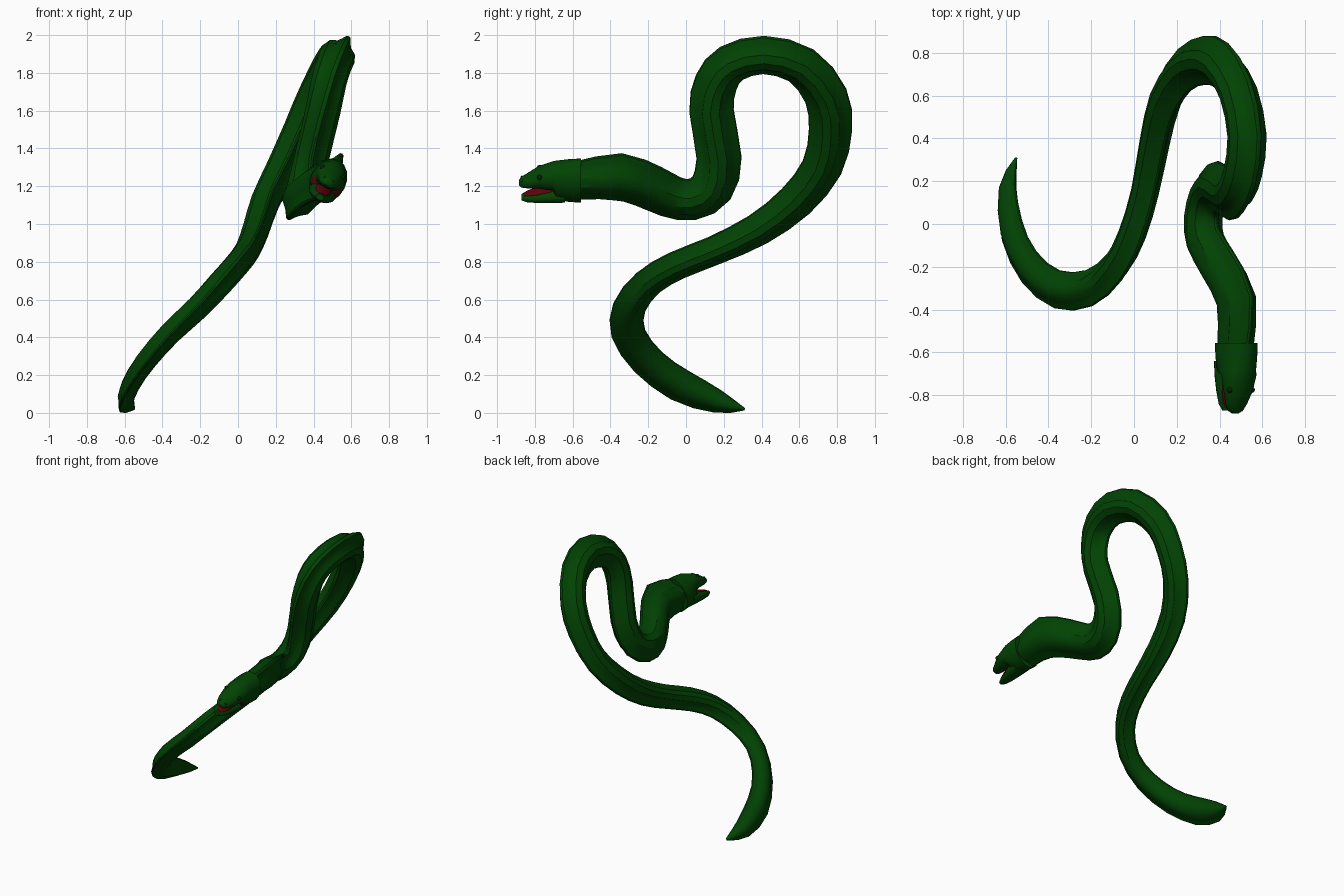
import bpy, bmesh, math
from mathutils import Vector

cube = bpy.data.objects.get("Cube")
if cube:
    bpy.data.objects.remove(cube)


def make_material(name, rgb):
    mat = bpy.data.materials.new(name)
    mat.use_nodes = True
    mat.diffuse_color = (*rgb, 1)
    mat.node_tree.nodes["Principled BSDF"].inputs["Base Color"].default_value = (*rgb, 1)
    return mat


GREEN = make_material("deep green skin", (0.0005, 0.056, 0.001))
RED = make_material("mouth red", (0.11, 0.001, 0.003))
DARK = make_material("eye dark green", (0.0005, 0.018, 0.001))


def loft(name, rings, mats, angle):
    """Skin a row of equal rings, cap both ends and shade smooth."""
    bm = bmesh.new()
    loops = [[bm.verts.new(p) for p in ring] for ring in rings]
    n = len(loops[0])
    for a, b in zip(loops, loops[1:]):
        for i in range(n):
            j = (i + 1) % n
            bm.faces.new((a[i], a[j], b[j], b[i]))
    bm.faces.new(loops[0][::-1])
    bm.faces.new(loops[-1])
    bmesh.ops.recalc_face_normals(bm, faces=bm.faces)
    mesh = bpy.data.meshes.new(name)
    bm.to_mesh(mesh)
    bm.free()
    for m in mats:
        mesh.materials.append(m)
    obj = bpy.data.objects.new(name, mesh)
    bpy.context.collection.objects.link(obj)
    smooth(obj, angle)
    return obj


def smooth(obj, angle):
    bpy.ops.object.select_all(action='DESELECT')
    obj.select_set(True)
    bpy.context.view_layer.objects.active = obj
    bpy.ops.object.shade_smooth_by_angle(angle=math.radians(angle))


def spline(points, steps):
    """Catmull-Rom interpolation through tuples of any size."""
    pts = [Vector(p) for p in points]
    pts = [pts[0] * 2 - pts[1]] + pts + [pts[-1] * 2 - pts[-2]]
    out = []
    for a, b, c, d in zip(pts, pts[1:], pts[2:], pts[3:]):
        for s in range(steps):
            t = s / steps
            out.append(0.5 * (2 * b + (c - a) * t + (2 * a - 5 * b + 4 * c - d) * t * t
                              + (3 * b - a - 3 * c + d) * t ** 3))
    return out + [pts[-2]]


# Body centre line, neck to tail tip: x, y, z
path = [
    (.475, -.58, 1.23), (.48, -.36, 1.25), (.40, -.2, 1.20), (.335, -.08, 1.145),
    (.325, .03, 1.13), (.35, .135, 1.19), (.39, .175, 1.35), (.45, .135, 1.6),
    (.48, .16, 1.75), (.51, .24, 1.85), (.53, .41, 1.895), (.49, .61, 1.84),
    (.41, .74, 1.68), (.33, .765, 1.5), (.235, .72, 1.3), (.145, .58, 1.12),
    (.095, .38, .97), (.05, .15, .86), (-.01, -.05, .78), (-.09, -.2, .69),
    (-.21, -.3, .56), (-.36, -.305, .42), (-.49, -.2, .27), (-.57, -.03, .145),
    (-.59, .17, .06), (-.55, .31, .02),
]
# Half height and half thickness at fractions of the path
sizes = [(0, .114, .087), (.04, .144, .092), (.12, .127, .092), (.25, .119, .092),
         (.4, .114, .097), (.5, .117, .093), (.6, .105, .078), (.68, .086, .068),
         (.76, .085, .068), (.88, .095, .055), (.93, .1, .048), (.97, .06, .035), (1, .008, .005)]


def size_at(f):
    for a, b in zip(sizes, sizes[1:]):
        if f <= b[0]:
            k = (f - a[0]) / (b[0] - a[0])
            return a[1] + (b[1] - a[1]) * k, a[2] + (b[2] - a[2]) * k
    return sizes[-1][1:]


# Cross-section: dorsal fin, groove, rounded flank, groove, ventral fin
half = [(.12, .97), (.28, .74), (.42, .58), (.8, .4), (1, .03),
        (.87, -.36), (.5, -.6), (.34, -.73), (.12, -.97)]
section = [(0, 1)] + half + [(0, -1)] + [(-x, z) for x, z in reversed(half)]

coil_normal = Vector((.86, 0, -.5))
line = spline(path, 2)
rings = []
for i, p in enumerate(line):
    tangent = (line[min(i + 1, len(line) - 1)] - line[max(i - 1, 0)]).normalized()
    dorsal = coil_normal.cross(tangent).normalized()
    side = tangent.cross(dorsal)
    h, t = size_at(i / (len(line) - 1))
    rings.append([p + side * t * u + dorsal * h * v for u, v in section])
loft("body", rings, [GREEN], 35)

# Head, tilted to the same side as the coil
SIDE, UP = Vector((.89, 0, -.45)), Vector((.45, 0, .89))


def head_point(u, y, v):
    return Vector((.478, y, 1.23)) + SIDE * u + UP * v


def head_part(name, rows, mats, sides=16):
    rings = []
    for y, w, top, bottom in rows:
        mid, r = (top + bottom) / 2, (top - bottom) / 2
        angles = [2 * math.pi * k / sides for k in range(sides)]
        rings.append([head_point(w * math.cos(a), y, mid + r * math.sin(a)) for a in angles])
    return loft(name, rings, mats, 40)


skull = head_part("upper_head", [
    (-.555, .096, .122, -.122), (-.62, .094, .118, -.118), (-.685, .088, .11, -.104),
    (-.705, .084, .104, -.05), (-.78, .071, .077, -.038), (-.84, .054, .036, -.038),
    (-.872, .038, .016, -.036), (-.885, .016, .002, -.026)], [GREEN, RED])

# Back wall of the mouth
for f in skull.data.polygons:
    if -.705 < f.center.y < -.685 and f.normal.y < -.7:
        f.material_index = 1

head_part("lower_jaw", [
    (-.64, .078, -.02, -.118), (-.7, .074, -.032, -.12), (-.78, .058, -.056, -.123),
    (-.84, .042, -.072, -.122), (-.872, .022, -.084, -.114)], [GREEN])

# Tongue and throat, resting inside the jaw
head_part("mouth_lining", [
    (-.685, .046, -.02, -.07), (-.72, .046, -.026, -.08), (-.79, .04, -.046, -.09),
    (-.835, .03, -.063, -.095), (-.86, .016, -.075, -.095)], [RED])


def ball(name, location, radius, mat):
    bpy.ops.mesh.primitive_uv_sphere_add(segments=12, ring_count=8, radius=radius, location=location)
    obj = bpy.context.object
    obj.name = name
    obj.data.materials.append(mat)
    smooth(obj, 60)


# Eyes and nostrils
for label, s in (("left", 1), ("right", -1)):
    ball(label + "_eye", head_point(s * .058, -.775, .048), .014, DARK)
    ball(label + "_nostril", head_point(s * .024, -.868, .008), .008, GREEN)
